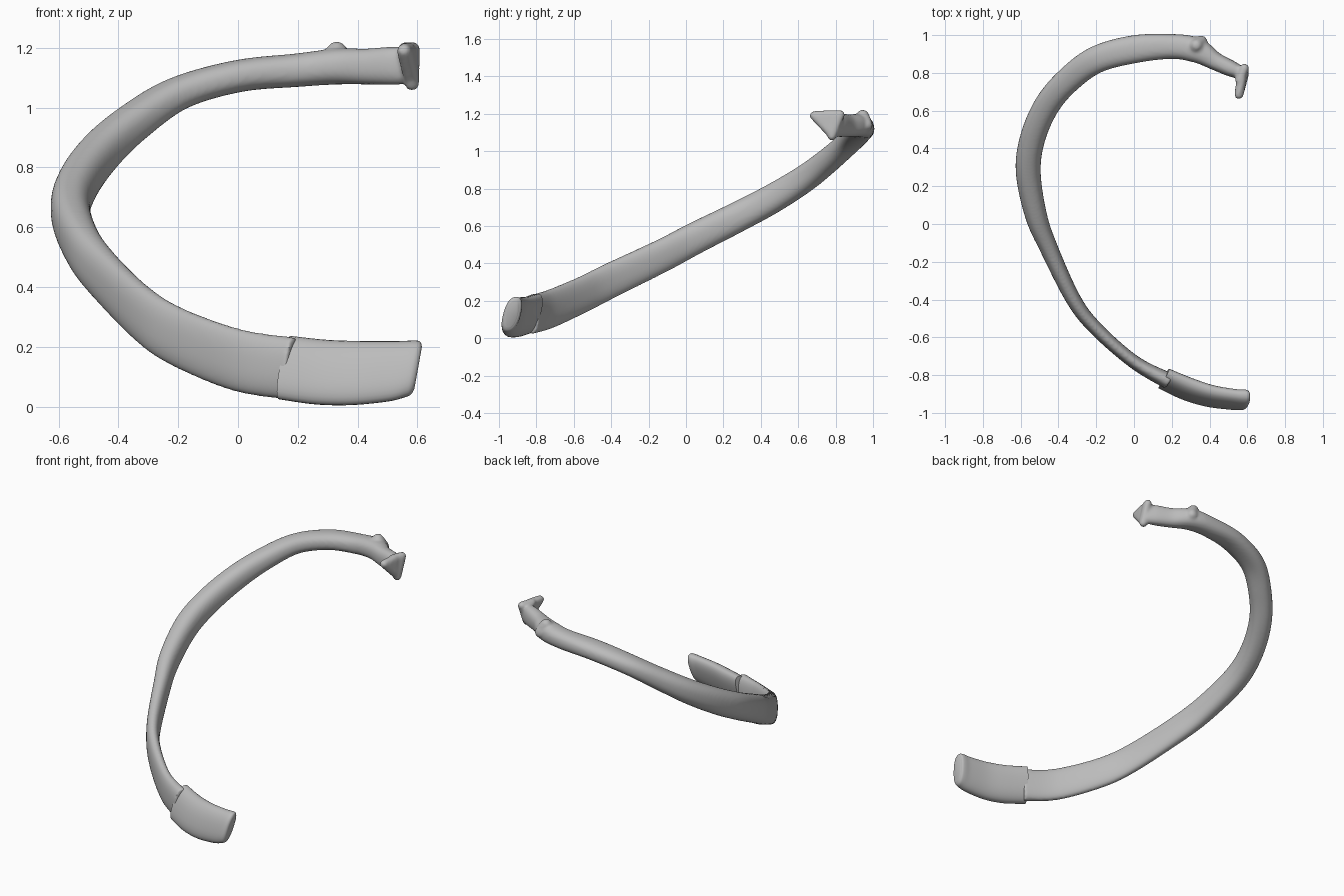
import bpy
import bmesh
import math
from mathutils import Vector, Matrix

cube = bpy.data.objects.get("Cube")
if cube:
    bpy.data.objects.remove(cube)

bone = bpy.data.materials.new("bone_grey")
bone.use_nodes = True
colour = (0.5, 0.5, 0.5, 1)
bone.diffuse_color = colour
bone.node_tree.nodes["Principled BSDF"].inputs["Base Color"].default_value = colour


def smooth_path(stations, steps):
    """Catmull-Rom interpolation of station tuples."""
    out = []
    last = len(stations) - 1
    for i in range(last):
        p = [stations[min(max(i + k, 0), last)] for k in (-1, 0, 1, 2)]
        for s in range(steps):
            t = s / steps
            out.append([0.5 * (2 * b + (c - a) * t + (2 * a - 5 * b + 4 * c - d) * t ** 2
                               + (3 * b - a - 3 * c + d) * t ** 3)
                        for a, b, c, d in zip(*p)])
    return out + [list(stations[last])]


def sweep(bm, stations, steps=8, sides=32, lean=None, power=0.85):
    """Oval tube; a station is x, y, z, half thickness, half height."""
    path = smooth_path(stations, steps)
    rings = []
    for i, (x, y, z, w, h) in enumerate(path):
        a, b = path[max(i - 1, 0)], path[min(i + 1, len(path) - 1)]
        tangent = (Vector(b[:3]) - Vector(a[:3])).normalized()
        up = Vector((0, 0, 1))
        side = tangent.cross(up).normalized()
        up = Vector(lean) if lean else side.cross(tangent).normalized()
        ring = []
        for k in range(sides):
            ang = math.tau * k / sides
            c, s = math.cos(ang), math.sin(ang)
            c = math.copysign(abs(c) ** power, c)
            s = math.copysign(abs(s) ** power, s)
            ring.append(bm.verts.new(Vector((x, y, z)) + side * w * c + up * h * s))
        rings.append(ring)
    for r, q in zip(rings, rings[1:]):
        for k in range(sides):
            n = (k + 1) % sides
            bm.faces.new((r[k], r[n], q[n], q[k]))
    bm.faces.new(rings[0][::-1])
    bm.faces.new(rings[-1])


def lump(bm, points, radius):
    """Rounded knob: the hull around small balls."""
    tmp = bmesh.new()
    for p in points:
        bmesh.ops.create_icosphere(tmp, subdivisions=2, radius=radius,
                                   matrix=Matrix.Translation(p))
    hull = bmesh.ops.convex_hull(tmp, input=tmp.verts)
    junk = {g for g in hull["geom_interior"] + hull["geom_unused"]
            if isinstance(g, bmesh.types.BMVert)}
    bmesh.ops.delete(tmp, geom=list(junk), context="VERTS")
    mesh = bpy.data.meshes.new("knob")
    tmp.to_mesh(mesh)
    tmp.free()
    bm.from_mesh(mesh)
    bpy.data.meshes.remove(mesh)


def finish(bm, name):
    bmesh.ops.recalc_face_normals(bm, faces=bm.faces)
    for f in bm.faces:
        f.smooth = True
    mesh = bpy.data.meshes.new(name)
    bm.to_mesh(mesh)
    bm.free()
    mesh.materials.append(bone)
    obj = bpy.data.objects.new(name, mesh)
    bpy.context.collection.objects.link(obj)
    return obj


# Bony shaft, from the front joint round to the neck at the back
bm = bmesh.new()
sweep(bm, [
    (0.18, -0.83, 0.127, 0.044, 0.105),
    (0.00, -0.73, 0.155, 0.036, 0.104),
    (-0.20, -0.555, 0.232, 0.037, 0.098),
    (-0.32, -0.40, 0.31, 0.040, 0.094),
    (-0.45, -0.13, 0.44, 0.048, 0.088),
    (-0.52, 0.05, 0.535, 0.058, 0.085),
    (-0.56, 0.28, 0.65, 0.066, 0.081),
    (-0.535, 0.46, 0.745, 0.067, 0.078),
    (-0.46, 0.63, 0.85, 0.068, 0.072),
    (-0.35, 0.76, 0.95, 0.069, 0.064),
    (-0.20, 0.87, 1.047, 0.072, 0.056),
    (0.00, 0.925, 1.105, 0.074, 0.054),
    (0.20, 0.94, 1.125, 0.066, 0.056),
    (0.33, 0.92, 1.137, 0.066, 0.060),
    (0.43, 0.862, 1.137, 0.048, 0.060),
    (0.52, 0.82, 1.14, 0.042, 0.064),
    (0.58, 0.795, 1.14, 0.030, 0.060)])
# Tubercle behind the neck
lump(bm, [(0.33, 0.945, 1.188), (0.355, 0.965, 1.14), (0.30, 0.92, 1.12)], 0.035)
# Flared head with its pointed front lip
lump(bm, [(0.585, 0.825, 1.195), (0.582, 0.78, 1.08), (0.56, 0.76, 1.195)], 0.025)
lump(bm, [(0.58, 0.78, 1.09), (0.57, 0.77, 1.195), (0.555, 0.685, 1.19)], 0.025)
rib = finish(bm, "rib_shaft")
remesh = rib.modifiers.new("blend", "REMESH")
remesh.mode = "VOXEL"
remesh.voxel_size = 0.009
remesh.use_smooth_shade = True
relax = rib.modifiers.new("relax", "SMOOTH")
relax.factor = 0.5
relax.iterations = 5

# Cartilage at the front, with a rounded free end
bm = bmesh.new()
sweep(bm, [
    (0.158, -0.818, 0.130, 0.046, 0.106),
    (0.28, -0.872, 0.115, 0.050, 0.108),
    (0.40, -0.91, 0.112, 0.048, 0.107),
    (0.52, -0.928, 0.118, 0.046, 0.101),
    (0.575, -0.931, 0.126, 0.047, 0.095),
    (0.594, -0.932, 0.128, 0.042, 0.088),
    (0.602, -0.932, 0.129, 0.030, 0.072)],
    steps=6, lean=(0.18, 0.25, 1))
cartilage = finish(bm, "front_cartilage")
bpy.ops.object.select_all(action="DESELECT")
cartilage.select_set(True)
bpy.context.view_layer.objects.active = cartilage
bpy.ops.object.shade_smooth_by_angle(angle=math.radians(50))
